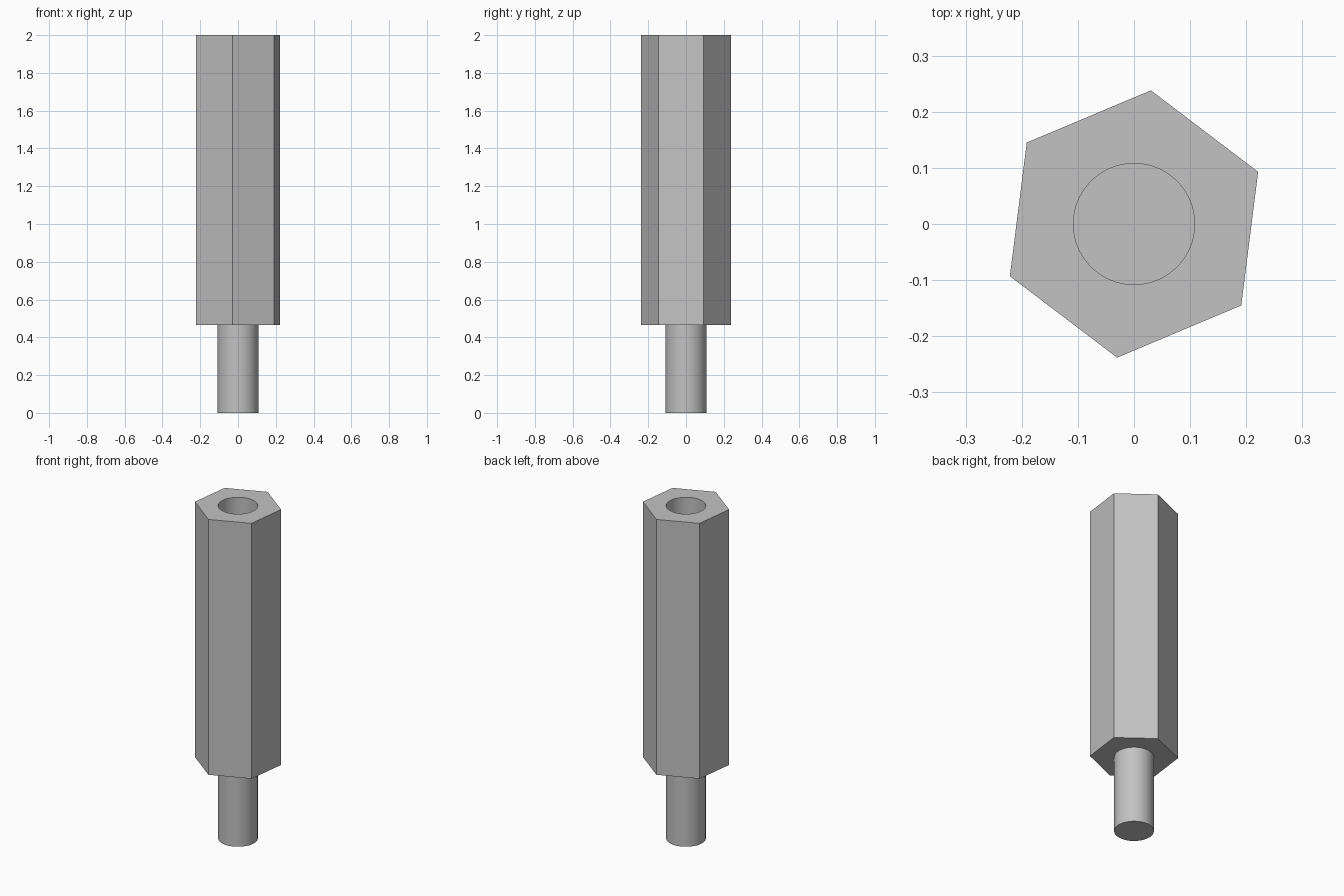
import bpy
import math

if "Cube" in bpy.data.objects:
    bpy.data.objects.remove(bpy.data.objects["Cube"], do_unlink=True)

TOP = 2.0
SHOULDER = 0.465
HEX_RADIUS = 0.24
BORE_RADIUS = 0.108
BORE_DEPTH = 0.77
HEX_TURN = math.radians(22.8)

# Plain metal
metal = bpy.data.materials.new("grey metal")
metal.use_nodes = True
colour = (0.54, 0.54, 0.54, 1.0)
metal.diffuse_color = colour
metal.node_tree.nodes["Principled BSDF"].inputs["Base Color"].default_value = colour


def prism(name, sides, radius, bottom, top, turn=0.0):
    """Upright prism whose first corner lies at the angle turn from +x."""
    bpy.ops.mesh.primitive_cylinder_add(
        vertices=sides, radius=radius, depth=top - bottom,
        location=(0, 0, (bottom + top) / 2),
        rotation=(0, 0, turn - math.pi / 2))
    obj = bpy.context.object
    obj.name = name
    obj.data.materials.append(metal)
    return obj


def activate(obj):
    bpy.ops.object.select_all(action='DESELECT')
    obj.select_set(True)
    bpy.context.view_layer.objects.active = obj


# Hexagonal body with a blind bore in its top
body = prism("hex_body", 6, HEX_RADIUS, SHOULDER, TOP, HEX_TURN)
cutter = prism("bore_cutter", 64, BORE_RADIUS, TOP - BORE_DEPTH, TOP + 0.1)
cutter.hide_render = True
bore = body.modifiers.new("bore", 'BOOLEAN')
bore.operation = 'DIFFERENCE'
bore.solver = 'EXACT'
bore.object = cutter
activate(body)
bpy.ops.object.modifier_apply(modifier=bore.name)
bpy.data.objects.remove(cutter, do_unlink=True)

# Round stud under the body, seated slightly inside it
stud = prism("lower_stud", 64, BORE_RADIUS, 0.0, SHOULDER + 0.01)

# Smooth round walls, crisp hex edges
for part in (body, stud):
    activate(part)
    bpy.ops.object.shade_smooth_by_angle(angle=math.radians(30))
